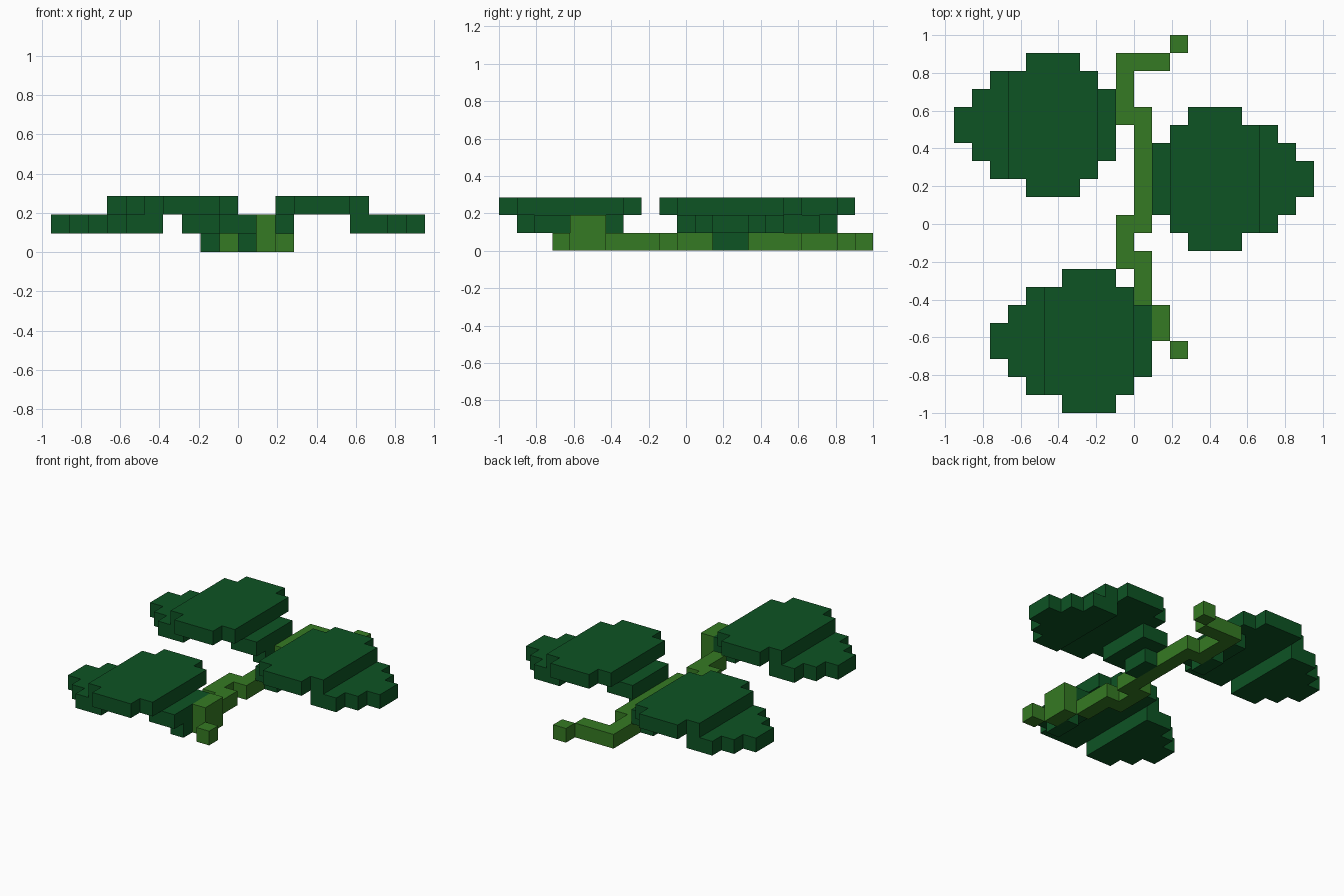
import bpy, bmesh, math
from mathutils import Vector

if "Cube" in bpy.data.objects:
    bpy.data.objects.remove(bpy.data.objects["Cube"], do_unlink=True)

U = 2 / 21                      # size of one block
ORIGIN = Vector((-10 * U, -1, 0))


def material(name, rgb):
    m = bpy.data.materials.new(name)
    m.use_nodes = True
    m.diffuse_color = (*rgb, 1)
    m.node_tree.nodes["Principled BSDF"].inputs["Base Color"].default_value = (*rgb, 1)
    return m


leaf_green = material("leaf green", (0.0042, 0.087, 0.0175))
vine_green = material("vine green", (0.036, 0.195, 0.0168))


def cells(boxes):
    """Grid cells filled by boxes given as (x0, x1, y0, y1, z0, z1)."""
    return {(x, y, z) for x0, x1, y0, y1, z0, z1 in boxes
            for x in range(x0, x1) for y in range(y0, y1) for z in range(z0, z1)}


# One lily-like leaf: raised middle, drooping tip, and a stepped stalk
LEAF = cells([
    (3, 8, 13, 19, 2, 3), (4, 7, 12, 20, 2, 3),                          # middle
    (2, 4, 13, 19, 1, 2), (1, 2, 14, 18, 1, 2), (0, 1, 15, 17, 1, 2),    # tip
    (7, 9, 14, 18, 1, 2), (8, 9, 15, 17, 0, 1),                          # stalk
])

# Winding vine along the ground, with one raised bend at the front
VINE = cells([
    (12, 13, 20, 21, 0, 1), (9, 12, 19, 20, 0, 1), (9, 10, 16, 20, 0, 1),
    (10, 11, 10, 17, 0, 1), (9, 10, 8, 11, 0, 1), (10, 11, 6, 9, 0, 1),
    (11, 12, 4, 6, 0, 2), (12, 13, 3, 4, 0, 1),
])

parts = {
    "back_right_leaf": (LEAF, leaf_green),
    "left_leaf": ({(19 - x, y - 3, z) for x, y, z in LEAF}, leaf_green),
    "front_right_leaf": ({(x + 2, y - 12, z) for x, y, z in LEAF}, leaf_green),
    "vine": (VINE, vine_green),
}
filled = set().union(*(c for c, _ in parts.values()))


def build(name, part, mat):
    """Skin the outer faces of the blocks and merge the flat ones."""
    bm = bmesh.new()
    for c in sorted(part):
        for axis in range(3):
            for side in (-1, 1):
                n = list(c)
                n[axis] += side
                if tuple(n) in filled:
                    continue
                normal, a, b = Vector(), Vector(), Vector()
                normal[axis] = side
                a[(axis + 1) % 3] = 0.5
                b[(axis + 2) % 3] = 0.5 * side
                mid = Vector(c) + Vector((0.5, 0.5, 0.5)) + normal * 0.5
                bm.faces.new([bm.verts.new(ORIGIN + U * (mid + p))
                              for p in (-a - b, a - b, a + b, b - a)])
    bmesh.ops.remove_doubles(bm, verts=bm.verts, dist=U * 0.01)
    bmesh.ops.dissolve_limit(bm, angle_limit=math.radians(1),
                             verts=bm.verts, edges=bm.edges)
    mesh = bpy.data.meshes.new(name)
    bm.to_mesh(mesh)
    bm.free()
    mesh.materials.append(mat)
    bpy.context.collection.objects.link(bpy.data.objects.new(name, mesh))


for part_name, (part_cells, part_mat) in parts.items():
    build(part_name, part_cells, part_mat)
